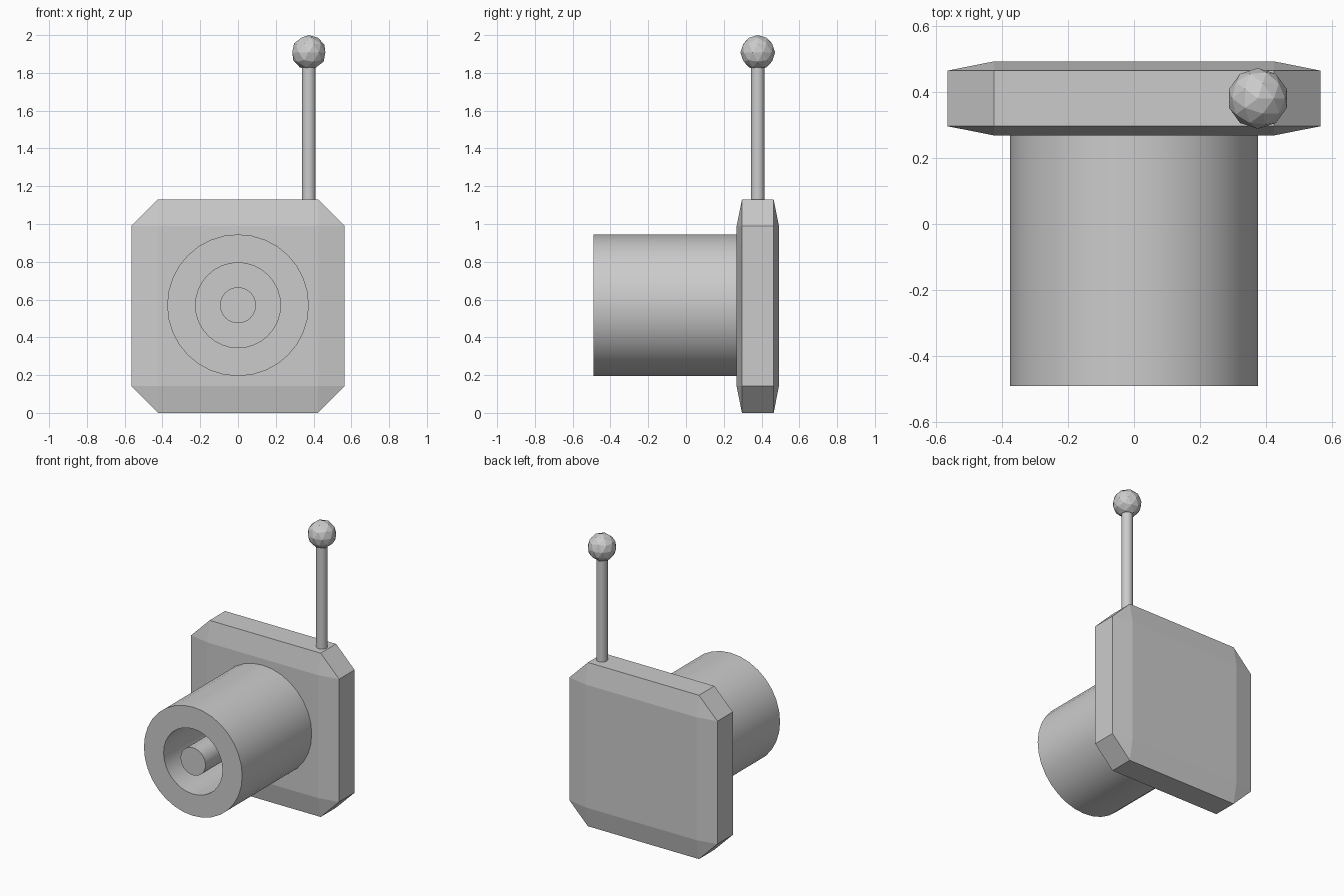
import bpy
import bmesh
import math
from mathutils import Matrix

if "Cube" in bpy.data.objects:
    bpy.data.objects.remove(bpy.data.objects["Cube"])

grey = bpy.data.materials.new("plain grey")
grey.use_nodes = True
grey.diffuse_color = (0.6, 0.6, 0.6, 1)
grey.node_tree.nodes["Principled BSDF"].inputs["Base Color"].default_value = (0.6, 0.6, 0.6, 1)

AXIS_Z = 0.57
BACK, FRONT = 0.28, -0.49
STALK_X, PLATE_Y = 0.375, 0.38


def finish(name, bm, smooth=True):
    """Turn a bmesh into a named, coloured object."""
    bmesh.ops.recalc_face_normals(bm, faces=bm.faces)
    mesh = bpy.data.meshes.new(name)
    bm.to_mesh(mesh)
    bm.free()
    mesh.materials.append(grey)
    obj = bpy.data.objects.new(name, mesh)
    bpy.context.collection.objects.link(obj)
    if smooth:
        bpy.ops.object.select_all(action="DESELECT")
        obj.select_set(True)
        bpy.context.view_layer.objects.active = obj
        bpy.ops.object.shade_smooth_by_angle(angle=math.radians(30))
    return obj


def lathe(name, profile, steps=32):
    """Spin (radius, y) points around the barrel axis."""
    bm = bmesh.new()
    verts = [bm.verts.new((r, y, AXIS_Z)) for r, y in profile]
    edges = [bm.edges.new(pair) for pair in zip(verts, verts[1:])]
    bmesh.ops.spin(bm, geom=verts + edges, cent=(0, 0, AXIS_Z), axis=(0, 1, 0),
                   angle=math.tau, steps=steps)
    bmesh.ops.remove_doubles(bm, verts=bm.verts, dist=0.0005)
    return finish(name, bm)


# Back plate: a chamfered cube flattened front to back
bm = bmesh.new()
bmesh.ops.create_cube(bm, size=2)
bmesh.ops.bevel(bm, geom=bm.edges[:], offset=0.25, segments=1, affect="EDGES")
bmesh.ops.scale(bm, vec=(0.565, 0.112, 0.565), verts=bm.verts)
bmesh.ops.translate(bm, vec=(0, PLATE_Y, 0.565), verts=bm.verts)
finish("back_plate", bm, smooth=False)

# Hollow barrel with a solid pin in its bore
lathe("barrel", [(0.225, BACK), (0.225, FRONT), (0.375, FRONT), (0.375, BACK)])
lathe("centre_pin", [(0, FRONT), (0.095, FRONT), (0.095, BACK)])

# Upright stalk
bm = bmesh.new()
bmesh.ops.create_cone(bm, cap_ends=True, segments=32, radius1=0.036, radius2=0.036,
                      depth=0.85, matrix=Matrix.Translation((STALK_X, PLATE_Y, 1.46)))
finish("stalk", bm)

# Faceted knob on the stalk
bm = bmesh.new()
bmesh.ops.create_icosphere(bm, subdivisions=2, radius=0.092,
                           matrix=Matrix.Translation((STALK_X, PLATE_Y, 1.908)))
finish("stalk_knob", bm, smooth=False)
